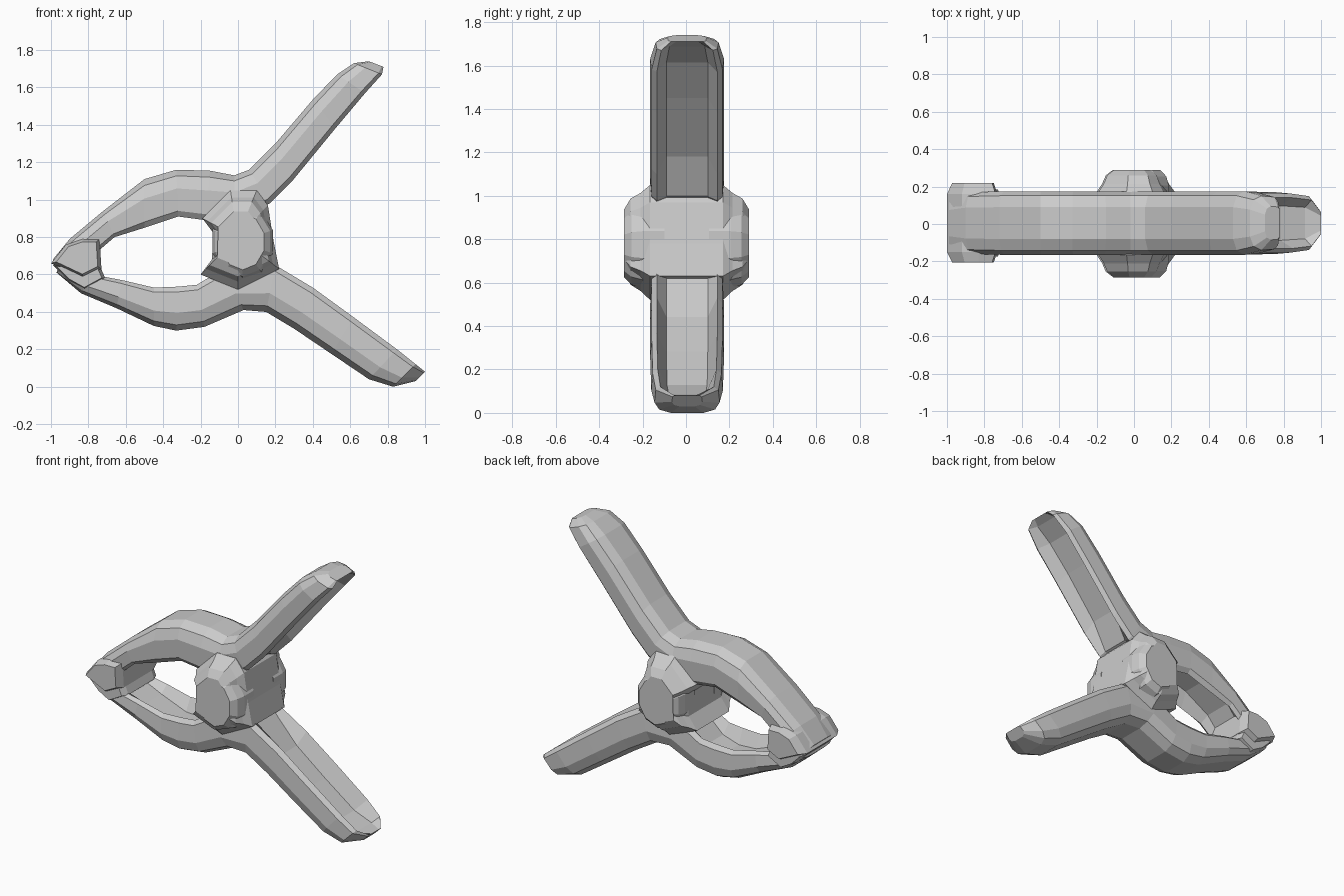
import bpy, bmesh, math


def loft(name, rings):
    # Skin a row of equal-length closed rings and cap both ends
    bm = bmesh.new()
    rows = [[bm.verts.new(p) for p in ring] for ring in rings]
    n = len(rows[0])
    for a, b in zip(rows, rows[1:]):
        for k in range(n):
            bm.faces.new((a[k], a[(k + 1) % n], b[(k + 1) % n], b[k]))
    bm.faces.new(rows[0])
    bm.faces.new(rows[-1])
    bmesh.ops.triangulate(bm, faces=[f for f in bm.faces if len(f.verts) > 4])
    bmesh.ops.recalc_face_normals(bm, faces=bm.faces)
    me = bpy.data.meshes.new(name)
    bm.to_mesh(me)
    bm.free()
    ob = bpy.data.objects.new(name, me)
    bpy.context.collection.objects.link(ob)
    return ob


def channel(ox, oz, ix, iz, w, g):
    # Rounded outer back, grooved inner side; t runs outer (0) to inner (1)
    half = [(.5, 0), (.86, .13), (1, .4), (.96, .88), (.82, 1), (.56, 1 - g)]
    pts = half + [(-y, t) for y, t in reversed(half)]
    return [(ox + (ix - ox) * t, y * w + .005, oz + (iz - oz) * t) for y, t in pts]


def slab(name, prof, sections):
    # Front-view outline swept along y, scaled about its middle
    cx = sum(p[0] for p in prof) / len(prof)
    cz = sum(p[1] for p in prof) / len(prof)
    return loft(name, [[(cx + (x - cx) * s, y, cz + (z - cz) * s) for x, z in prof]
                       for y, s in sections])


# Arms: outer x, outer z, inner x, inner z, half width, groove depth
upper = [
    (-.99, .68, -.97, .64, .14, 0), (-.9, .79, -.8, .68, .165, .1),
    (-.72, .94, -.66, .80, .17, .35), (-.5, 1.11, -.5, .85, .17, .4),
    (-.33, 1.16, -.32, .91, .17, .4), (-.15, 1.155, -.17, .89, .17, .3),
    (-.02, 1.13, -.02, .90, .17, .1), (.06, 1.16, .17, .98, .17, .1),
    (.2, 1.3, .29, 1.1, .17, .4), (.4, 1.535, .52, 1.38, .17, .45),
    (.53, 1.67, .68, 1.57, .17, .45), (.62, 1.73, .77, 1.67, .145, .3),
    (.70, 1.74, .778, 1.71, .09, 0)]
lower = [
    (-.97, .61, -.96, .64, .14, 0), (-.84, .5, -.78, .60, .165, .1),
    (-.65, .42, -.62, .57, .17, .35), (-.45, .325, -.45, .53, .17, .4),
    (-.33, .30, -.32, .535, .17, .4), (-.18, .32, -.22, .545, .17, .3),
    (.03, .41, -.08, .63, .17, .1), (.15, .40, .2, .65, .17, .1),
    (.3, .31, .4, .53, .17, .4), (.5, .175, .62, .37, .17, .45),
    (.7, .04, .85, .20, .165, .45), (.83, 0, .95, .12, .15, .3),
    (.95, .03, 1.0, .08, .07, 0)]
for name, rows in (("upper_arm", upper), ("lower_arm", lower)):
    loft(name, [channel(*r) for r in rows])

# Jaw pads: the upper one overhangs the arms, the lower one sits nearly flush
slab("upper_jaw_pad",
     [(-1.0, .66), (-.92, .76), (-.83, .79), (-.74, .79), (-.73, .63), (-.83, .58)],
     ((-.205, .82), (-.15, 1), (.16, 1), (.22, .82)))
slab("lower_jaw_pad",
     [(-.99, .65), (-.74, .65), (-.71, .58), (-.82, .52), (-.91, .57)],
     ((-.175, .85), (-.13, 1), (.14, 1), (.185, .85)))

# Waisted hub joining the two arms, narrowing to the chamfered spring ends
slab("pivot_hub",
     [(-.19, .90), (-.13, .82), (-.14, .68), (-.2, .6), (.0, .52), (.22, .63),
      (.19, .78), (.16, .97), (.1, 1.05), (-.04, 1.05)],
     ((-.285, .55), (-.255, .75), (-.21, .85), (-.165, 1),
      (.17, 1), (.215, .85), (.26, .75), (.29, .55)))

# Spring coil ends showing on both sides of the hub
for name, s, y0 in (("front_spring_end", -1, 0), ("back_spring_end", 1, .005)):
    loft(name, [
        [(.025 + rx * math.cos(math.tau * (k + .5) / 10), s * y + y0,
          .775 + rz * math.sin(math.tau * (k + .5) / 10)) for k in range(10)]
        for y, rx, rz in ((.1, .17, .2), (.2, .17, .2), (.25, .155, .185), (.285, .12, .15))])
